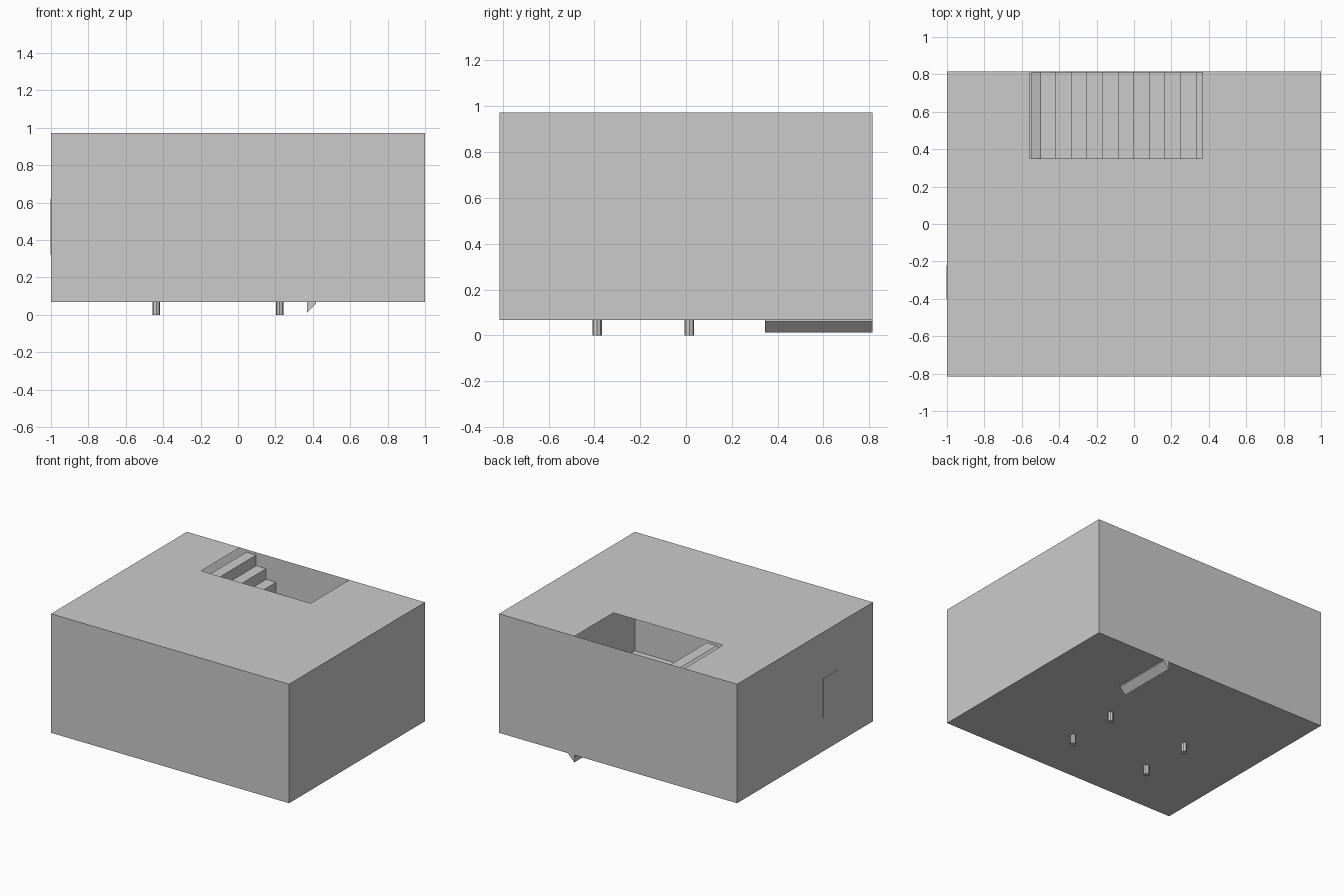
import bpy, bmesh

if "Cube" in bpy.data.objects:
    bpy.data.objects.remove(bpy.data.objects["Cube"])

HX, HY = 1.0, 0.815          # room half sizes
FLOOR, TOP = 0.068, 0.972    # floor and ceiling heights


def mesh_object(name, bm):
    bmesh.ops.recalc_face_normals(bm, faces=bm.faces)
    me = bpy.data.meshes.new(name)
    bm.to_mesh(me)
    bm.free()
    ob = bpy.data.objects.new(name, me)
    bpy.context.collection.objects.link(ob)
    return ob


def box(name, lo, hi):
    bm = bmesh.new()
    bmesh.ops.create_cube(bm, size=1)
    for v in bm.verts:
        for i in range(3):
            v.co[i] = lo[i] if v.co[i] < 0 else hi[i]
    return mesh_object(name, bm)


# Room: single-skin shell, ceiling notched for the stairwell at the back
bm = bmesh.new()
low = [bm.verts.new((x, y, FLOOR)) for x, y in
       [(-HX, -HY), (HX, -HY), (HX, HY), (-HX, HY)]]
x0, x1, y0 = -0.555, 0.365, 0.35
top = [bm.verts.new((x, y, TOP)) for x, y in
       [(-HX, -HY), (HX, -HY), (HX, HY), (x1, HY), (x1, y0),
        (x0, y0), (x0, HY), (-HX, HY)]]
bm.faces.new(low)
bm.faces.new(top)
bm.faces.new([low[0], low[1], top[1], top[0]])
bm.faces.new([low[1], low[2], top[2], top[1]])
bm.faces.new([low[2], low[3], top[7], top[6], top[3], top[2]])
bm.faces.new([low[3], low[0], top[0], top[7]])
mesh_object("room_shell", bm)

# Staircase: folded slab with diagonal cut ends, descending to the right
steps, run, thick = 11, 1 / 12, 0.048
z_end, z_start = 0.06, 0.952
rise = (z_start - z_end) / steps
upper = [(-0.5, z_start)]
for k in range(steps):
    x = -0.5 + run * (k + 1)
    upper += [(x, z_start - rise * k), (x, z_start - rise * (k + 1))]
lower = [(x - thick, z - thick) for x, z in upper]
bm = bmesh.new()
rows = [[[bm.verts.new((x, y, z)) for x, z in line] for line in (upper, lower)]
        for y in (0.345, HY - 0.001)]
(fu, fl), (bu, bl) = rows
for i in range(len(upper) - 1):
    bm.faces.new([fu[i], fu[i + 1], bu[i + 1], bu[i]])
    bm.faces.new([fl[i], fl[i + 1], bl[i + 1], bl[i]])
    bm.faces.new([fu[i], fu[i + 1], fl[i + 1], fl[i]])
    bm.faces.new([bu[i], bu[i + 1], bl[i + 1], bl[i]])
for i in (0, -1):
    bm.faces.new([fu[i], bu[i], bl[i], fl[i]])
mesh_object("staircase", bm)

# Table inside the room, its leg tips poking through the floor
for i, x in enumerate((-0.437, 0.223)):
    for j, y in enumerate((-0.388, 0.015)):
        bpy.ops.mesh.primitive_cylinder_add(
            vertices=8, radius=0.021, depth=0.29, location=(x, y, 0.145))
        bpy.context.object.name = f"table_leg_{i}{j}"
box("table_top", (-0.50, -0.45, 0.28), (0.28, 0.08, 0.31))

# Picture on the left wall, two frame edges just showing outside
box("picture_panel", (-0.998, -0.40, 0.32), (-0.98, -0.22, 0.615))
box("picture_frame_side", (-1.0015, -0.224, 0.32), (-0.98, -0.218, 0.62))
box("picture_frame_top", (-1.0015, -0.40, 0.614), (-0.98, -0.218, 0.62))
